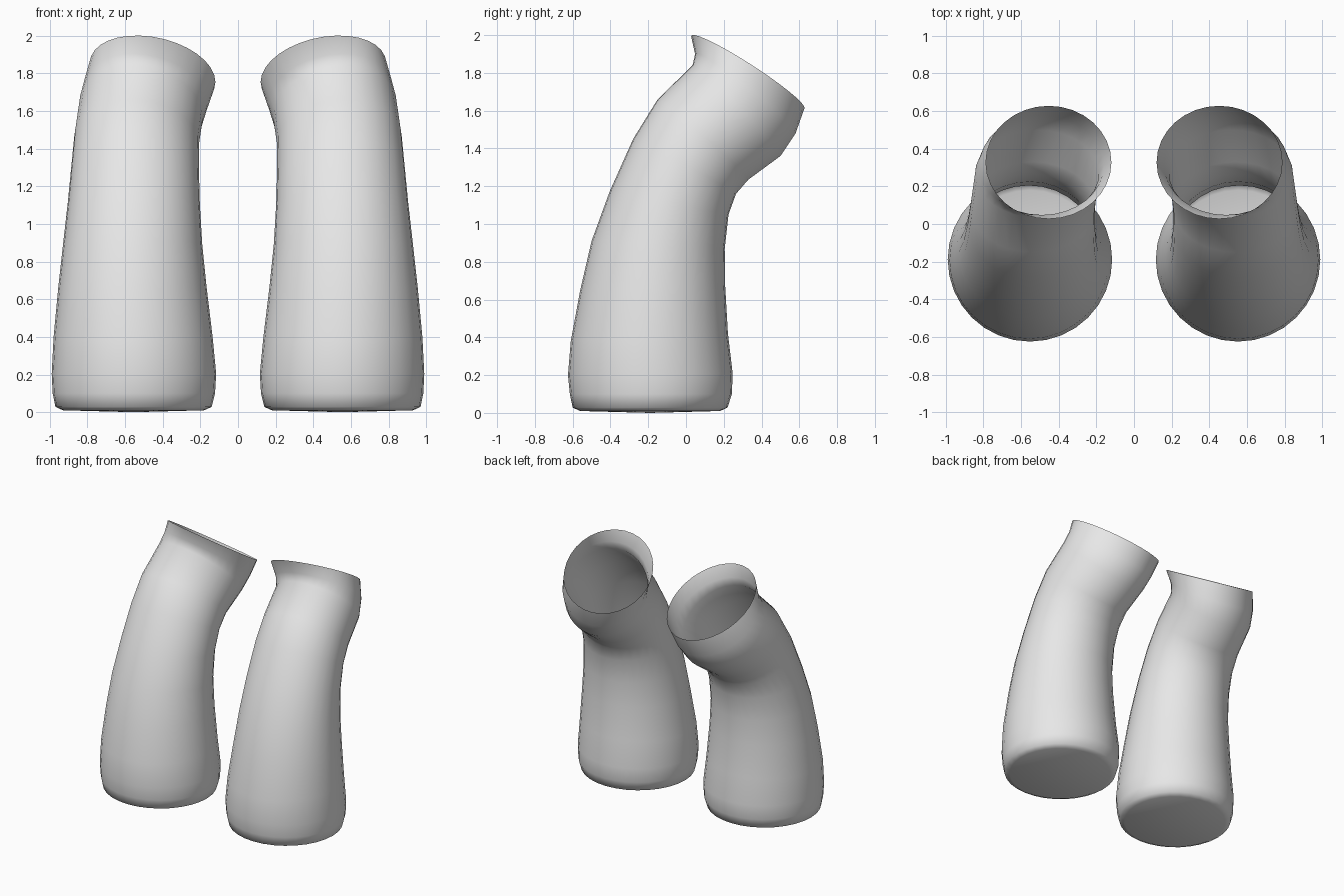
import bpy, bmesh, math
from mathutils import Vector

if "Cube" in bpy.data.objects:
    bpy.data.objects.remove(bpy.data.objects["Cube"], do_unlink=True)

SEGMENTS = 32

# One light grey material
grey = bpy.data.materials.new("light_grey")
grey.use_nodes = True
colour = (0.8, 0.8, 0.8, 1)
grey.diffuse_color = colour
grey.node_tree.nodes["Principled BSDF"].inputs["Base Color"].default_value = colour

# Cross-sections: front y, z / back y, z / inner x, outer x / sideways tilt
RINGS = [
    (-.56, .010, .18, .010, .18, .93, 0),
    (-.60, .028, .22, .028, .14, .97, 0),
    (-.615, .10, .243, .10, .122, .985, 0),
    (-.625, .20, .247, .21, .116, .99, 0),
    (-.61, .38, .222, .42, .135, .98, 0),
    (-.56, .65, .207, .68, .167, .955, 0),
    (-.50, .91, .205, .87, .19, .93, 0),
    (-.405, 1.17, .225, 1.05, .203, .905, 0),
    (-.28, 1.45, .265, 1.16, .208, .885, .01),
    (-.15, 1.66, .33, 1.235, .207, .87, .02),
    (.035, 1.84, .50, 1.36, .187, .845, .035),
    (.048, 1.90, .58, 1.48, .16, .82, .045),
    (.027, 1.995, .628, 1.615, .12, .787, .05),
]


def build_tube(name, side):
    """Bent open sleeve with a closed, slightly domed base."""
    bm = bmesh.new()
    loops = []
    for fy, fz, by, bz, x0, x1, tilt in RINGS:
        centre = Vector(((x0 + x1) / 2, (fy + by) / 2, (fz + bz) / 2))
        across = Vector(((x1 - x0) / 2, 0, tilt))
        along = Vector((0, (by - fy) / 2, (bz - fz) / 2))
        loop = []
        for i in range(SEGMENTS):
            a = math.tau * i / SEGMENTS
            p = centre + across * math.cos(a) + along * math.sin(a)
            loop.append(bm.verts.new((p.x * side, p.y, p.z)))
        loops.append(loop)
    # Wall
    for low, high in zip(loops, loops[1:]):
        for i in range(SEGMENTS):
            j = (i + 1) % SEGMENTS
            bm.faces.new((low[i], low[j], high[j], high[i]))
    # Base
    hub = bm.verts.new((.555 * side, -.19, 0))
    for i in range(SEGMENTS):
        bm.faces.new((hub, loops[0][(i + 1) % SEGMENTS], loops[0][i]))
    if side < 0:
        bmesh.ops.reverse_faces(bm, faces=bm.faces[:])
    for face in bm.faces:
        face.smooth = True
    mesh = bpy.data.meshes.new(name)
    bm.to_mesh(mesh)
    bm.free()
    mesh.materials.append(grey)
    obj = bpy.data.objects.new(name, mesh)
    bpy.context.collection.objects.link(obj)


build_tube("left_sleeve", 1)
build_tube("right_sleeve", -1)
